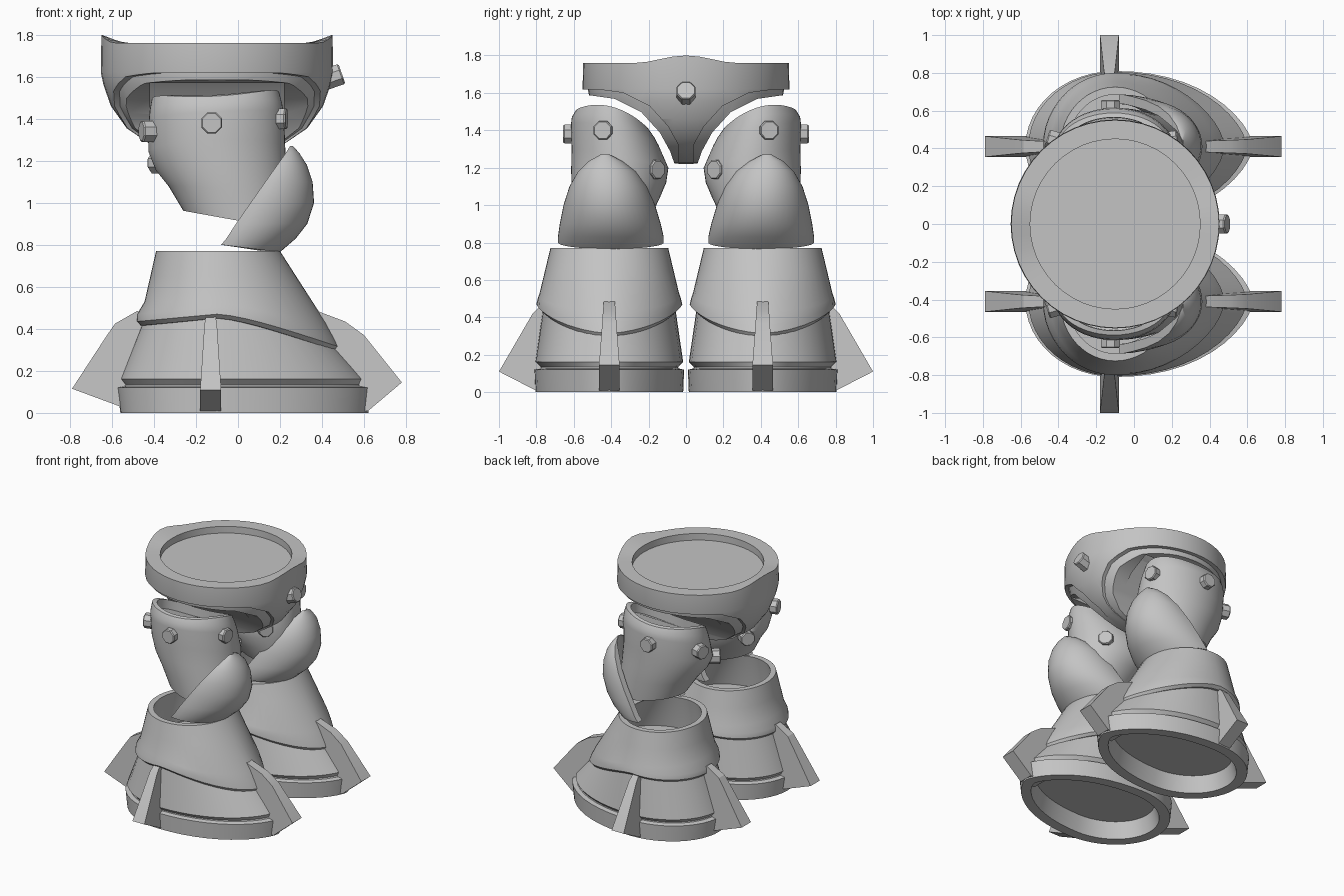
import bpy, bmesh, math
from mathutils import Vector

cube = bpy.data.objects.get("Cube")
if cube:
    bpy.data.objects.remove(cube)

grey = bpy.data.materials.new("armour grey")
grey.use_nodes = True
COLOUR = (0.55, 0.55, 0.55, 1)
grey.diffuse_color = COLOUR
grey.node_tree.nodes["Principled BSDF"].inputs["Base Color"].default_value = COLOUR
N = 48
ANGLES = [2 * math.pi * i / N for i in range(N)]


def finish(bm, name, sharp=32):
    """Fix normals, smooth all but sharp edges, and create the object."""
    bmesh.ops.recalc_face_normals(bm, faces=bm.faces[:])
    for f in bm.faces:
        f.smooth = True
    for e in bm.edges:
        e.smooth = len(e.link_faces) == 2 and e.calc_face_angle(0) < math.radians(sharp)
    me = bpy.data.meshes.new(name)
    bm.to_mesh(me)
    bm.free()
    me.materials.append(grey)
    ob = bpy.data.objects.new(name, me)
    bpy.context.collection.objects.link(ob)
    return ob


def loft(name, rings, sharp=32):
    """Skin closed rings of points and cap both ends."""
    bm = bmesh.new()
    rows = [[bm.verts.new(p) for p in ring] for ring in rings]
    n = len(rows[0])
    for a, b in zip(rows, rows[1:]):
        for i in range(n):
            j = (i + 1) % n
            bm.faces.new((a[i], a[j], b[j], b[i]))
    bm.faces.new(rows[0])
    bm.faces.new(rows[-1])
    return finish(bm, name, sharp)


def cut(ob, cutters):
    """Subtract cutters and bake the result."""
    for c in cutters:
        m = ob.modifiers.new("cut", "BOOLEAN")
        m.operation, m.solver, m.object = "DIFFERENCE", "EXACT", c
    bpy.context.view_layer.update()
    me = bpy.data.meshes.new_from_object(ob.evaluated_get(bpy.context.evaluated_depsgraph_get()))
    name = ob.name
    bpy.data.objects.remove(ob)
    bm = bmesh.new()
    bm.from_mesh(me)
    bmesh.ops.remove_doubles(bm, verts=bm.verts[:], dist=0.0005)
    for f in bm.faces:
        f.material_index = 0
    return finish(bm, name)


def prism_x(name, profile, x0, x1):
    return loft(name, [[(x, y, z) for y, z in profile] for x in (x0, x1)])


def bolt(name, pos, direction):
    q = Vector(direction).to_track_quat("Z", "Y")
    ring = [(r * math.cos(a), r * math.sin(a), h) for h, r in ((-.05, .054), (.035, .054), (.042, .048))
            for a in [math.pi * (k + .5) / 4 for k in range(8)]]
    pts = [Vector(pos) + q @ Vector(p) for p in ring]
    loft(name, [pts[0:8], pts[8:16], pts[16:24]])


def lerp_table(table, z):
    """Interpolate rows (z, values...) at height z."""
    for a, b in zip(table, table[1:]):
        if z <= b[0]:
            t = max(0, (z - a[0]) / (b[0] - a[0]))
            return [u + (v - u) * t for u, v in zip(a[1:], b[1:])]
    return list(table[-1][1:])


# ---- Hip shell: a bowl with a raised front and back rim and two leg arches
HIP_X = -.1
BOWL = [(.02, 1.22), (.12, 1.225), (.22, 1.243), (.32, 1.28), (.43, 1.355),
        (.505, 1.46), (.54, 1.56), (.553, 1.62), (.55, 1.76)]


def bowl_rings(profile, scale=1.0):
    rings = []
    for r, z in profile:
        ring = []
        for a in ANGLES:
            x, y = r * scale * math.cos(a), r * scale * math.sin(a)
            lift = .04 * math.cos(y / .28 * math.pi / 2) ** 2 if z > 1.75 and r > .5 and abs(y) < .28 else 0
            ring.append((HIP_X + x, y, z + lift))
        rings.append(ring)
    return rings


def arch(s, drop, inset):
    edge = [(.045, 1.1), (.05, 1.22), (.085, 1.32), (.14, 1.42), (.24, 1.53), (.38, 1.6), (.5, 1.617), (.8, 1.62)]
    return [(s * max(.04, y - inset), z - drop) for y, z in edge] + [(s * .8, 1.1)]


hip = loft("hip_shell", bowl_rings(BOWL + [(.45, 1.76), (.45, 1.71)]))
lip = loft("leg_arch_lip", bowl_rings(BOWL[:-1] + [(.55, 1.68)], .95))
outer, inner, recess = [], [], []
for s in (1, -1):
    outer.append(prism_x("outer_cutter", arch(s, 0, .045), -1, 1))
    inner.append(prism_x("inner_cutter", arch(s, .032, 0), -1, 1))
    hole = [(.12, 1.1), (.13, 1.32), (.17, 1.42), (.24, 1.53), (.34, 1.62), (.39, 1.62), (.39, 1.1)]
    recess.append(prism_x("recess_cutter", [(s * y, z) for y, z in hole], HIP_X - .32, HIP_X + .32))
cut(hip, outer + recess)
cut(lip, inner + recess)
for c in outer + inner + recess:
    bpy.data.objects.remove(c)
bolt("hip_bolt", (.455, 0, 1.6), (1, 0, .35))

# ---- Leg parts, mirrored across y
LEG_Y = .41
# height, front x, back x, half width
BOOT = [(0, .62, -.56, .395), (.12, .63, -.575, .4), (.16, .6, -.56, .395), (.32, .465, -.5, .383),
        (.45, .385, -.462, .372), (.77, .3, -.4, .33)]
CUFF = [(.3, .487, -.5, .397), (.47, .397, -.478, .39), (.52, .36, -.447, .375), (.77, .2, -.39, .315)]


def egg(table, z, s, grow=0.0, height=None):
    """Boot outline: round heel, slightly pointed toe; z may depend on the angle."""
    ring = []
    for a in ANGLES:
        c, sn = math.cos(a), math.sin(a)
        zz = z(c) if callable(z) else z
        f, b, w = lerp_table(table, zz)
        x = HIP_X + c * ((f - HIP_X if c > 0 else HIP_X - b) + grow)
        p = 1 + .3 * max(0, c) * (1 - min(1, zz / .77))
        y = math.copysign(abs(sn) ** p, sn) * (w + grow)
        ring.append((x, s * (LEG_Y + y), zz if height is None else height))
    return ring


def cuff_edge(c):
    return .47 - .155 * max(0, c) ** 1.5 - .035 * max(0, -c)


def fin(name, s, base, out):
    """Tapered fin from a side outline of (distance, height, half thickness)."""
    out, side = Vector(out), Vector((-out[1], out[0], 0))
    rings = []
    for sign in (1, -1):
        rings.append([Vector((HIP_X - .03 * abs(out.y), s * LEG_Y, z)) + out * d + side * sign * t
                      for d, z, t in base])
    loft(name, rings, 20)


THIGH = [  # height, centre x, centre y, radius x, radius y, tilt in y, tilt in x, droop
    (.915, 0, .4, .26, .2, 0, -.18, 0), (1.05, -.045, .375, .285, .235, .05, -.1, 0),
    (1.15, -.08, .36, .312, .254, .12, -.02, 0), (1.25, -.1, .353, .325, .259, .2, .03, 0),
    (1.4, -.103, .38, .322, .235, .25, .05, .025), (1.455, -.105, .388, .315, .222, .26, .05, .04),
    (1.51, -.107, .393, .303, .195, .27, .05, .055)]


def thigh_ring(row, s, scale=1.0, dz=0.0):
    z, cx, cy, rx, ry, ty, tx, droop = row
    ring = []
    for a in ANGLES:
        dx, dy = rx * scale * math.cos(a), ry * scale * math.sin(a)
        ring.append((cx + dx, s * (cy + dy), z + dz + ty * dy + tx * dx - droop * (dy / ry) ** 2))
    return ring


KNEE = [  # height, rear x, front x, half width, centre y
    (.765, -.08, .2, .283, .402), (.83, -.055, .275, .283, .402), (.9, -.01, .33, .27, .405),
    (1.0, .06, .362, .245, .41), (1.1, .13, .355, .208, .415), (1.18, .187, .328, .155, .422),
    (1.235, .226, .293, .09, .43), (1.27, .248, .262, .025, .433)]


def knee_ring(row, s):
    z, x0, x1, w, cy = row
    pts = []
    steps = 24
    for inner in (False, True):
        t = min(.05, w * .5, (x1 - x0) * .4) if inner else 0
        arc = [math.pi * (k / steps - .5) for k in range(steps + 1)]
        for a in (reversed(arc) if inner else arc):
            sag = .035 * (1 - math.cos(a)) if z < .8 else 0
            pts.append((x0 + (x1 - x0 - t) * math.cos(a), s * (cy + (w - t) * math.sin(a)), z + sag))
    return pts


for s, tag in ((1, "rear"), (-1, "front")):
    # boot: hollow sole, base band, undercut groove and sloping body
    loft("boot_" + tag, [
        egg(BOOT, 0, s, -.105, .12), egg(BOOT, 0, s, -.075), egg(BOOT, 0, s), egg(BOOT, .12, s),
        egg(BOOT, .127, s, -.03), egg(BOOT, .135, s, -.03), egg(BOOT, .162, s),
        egg(BOOT, lambda c: cuff_edge(c) + .03, s, -.02)])
    # cuff: flared collar with a swept, chamfered lower edge and an open top
    loft("boot_cuff_" + tag, [
        egg(CUFF, lambda c: cuff_edge(c) - .02, s, -.05), egg(CUFF, lambda c: cuff_edge(c) - .02, s, -.022),
        egg(CUFF, cuff_edge, s), egg(CUFF, lambda c: cuff_edge(c) + .035, s, .002),
        egg(CUFF, lambda c: .53 - .1 * max(0, c), s), egg(CUFF, .65, s), egg(CUFF, .77, s),
        egg(CUFF, .77, s, -.04), egg(CUFF, .65, s, -.045), egg(CUFF, .52, s, -.06)])
    # fins on toe, heel and outer side
    fin("toe_fin_" + tag, s, [(.6, .01, .055), (.72, .01, .055), (.88, .145, .055), (.7, .37, .038),
                              (.61, .435, .034), (.49, .48, .03), (.42, .515, .024), (.38, .5, .024)], (1, 0, 0))
    fin("heel_fin_" + tag, s, [(.38, .03, .055), (.46, .03, .055), (.69, .115, .055), (.53, .36, .038),
                               (.485, .425, .034), (.38, .485, .028), (.3, .45, .028)], (-1, 0, 0))
    fin("side_fin_" + tag, s, [(.32, .01, .05), (.395, .01, .05), (.59, .11, .05),
                               (.41, .42, .03), (.36, .47, .022), (.3, .45, .022)], (0, s, 0))
    # thigh plate with a recessed top
    loft("thigh_" + tag, [thigh_ring(r, s) for r in THIGH] +
         [thigh_ring(THIGH[-1], s, .88), thigh_ring(THIGH[-1], s, .87, -.07)])
    # knee guard
    loft("knee_guard_" + tag, [knee_ring(r, s) for r in KNEE], 40)
    # thigh bolts
    for i, (x, y, z, dx, dy) in enumerate((
            (.19, .44, 1.4, 1, .15), (-.125, .615, 1.38, 0, 1), (-.42, .44, 1.34, -1, .3),
            (.1, .175, 1.19, .75, -.65), (-.37, .19, 1.19, -.8, -.6))):
        bolt(f"thigh_bolt_{tag}_{i + 1}", (x, s * y, z), (dx, s * dy, 0))
